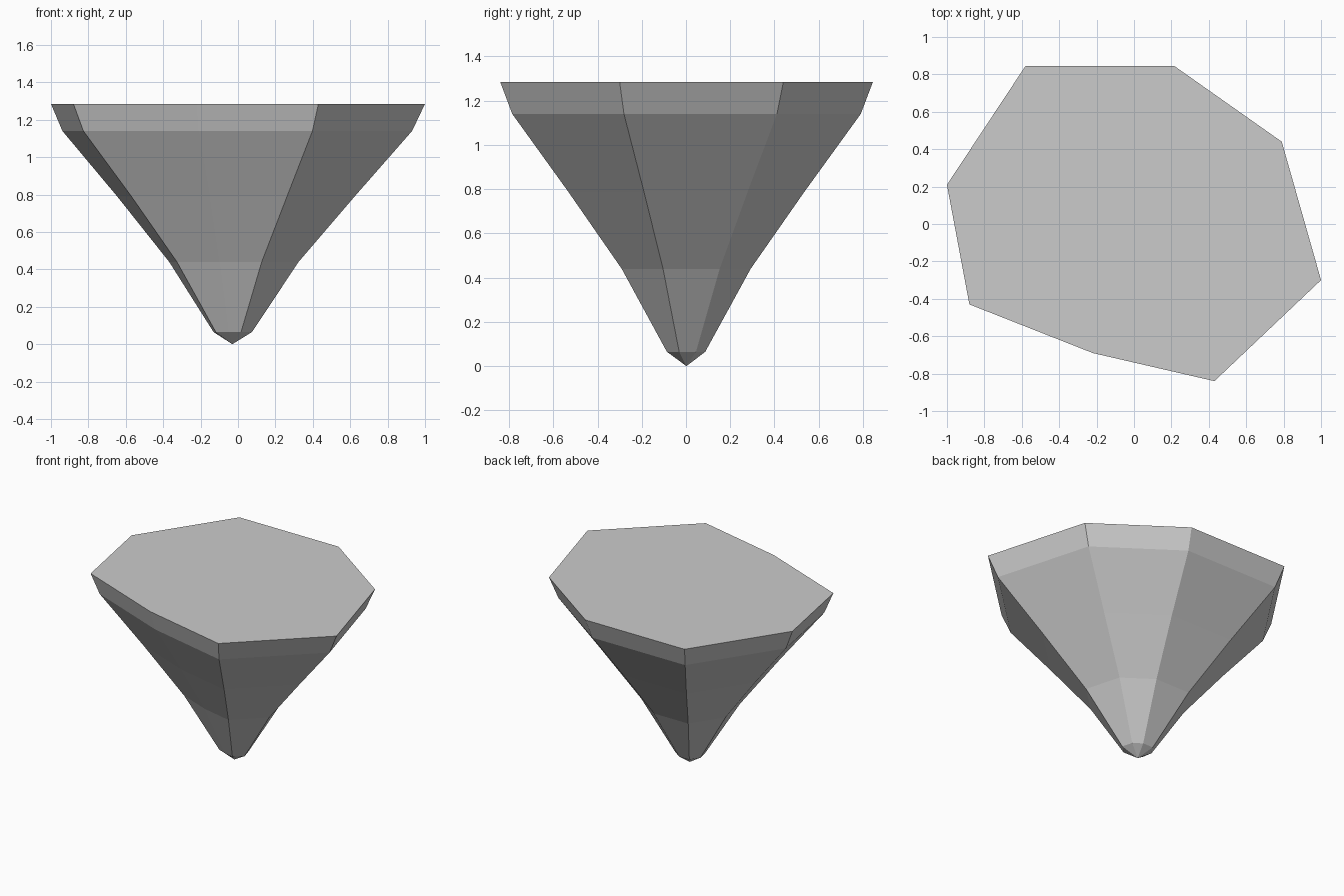
import bpy, bmesh

if "Cube" in bpy.data.objects:
    bpy.data.objects.remove(bpy.data.objects["Cube"])

# Irregular eight-sided outline of the flat top
outline = [(-1.0, 0.21), (-0.88, -0.43), (-0.22, -0.69), (0.43, -0.84),
           (1.0, -0.30), (0.79, 0.44), (0.215, 0.845), (-0.58, 0.845)]

# Profile from top to tip: height, outline scale, x shift
levels = [(1.285, 1.0, 0.0), (1.14, 0.935, -0.004), (0.79, 0.635, -0.011),
          (0.44, 0.346, -0.022), (0.065, 0.103, -0.028)]

bm = bmesh.new()
rings = [[bm.verts.new((x * s + dx, y * s, z)) for x, y in outline]
         for z, s, dx in levels]
tip = bm.verts.new((-0.03, 0.002, 0))
n = len(outline)

# Top cap, tapering side bands and pointed tip
bm.faces.new(rings[0])
for upper, lower in zip(rings, rings[1:]):
    for i in range(n):
        j = (i + 1) % n
        bm.faces.new((upper[i], lower[i], lower[j], upper[j]))
for i in range(n):
    bm.faces.new((rings[-1][i], tip, rings[-1][(i + 1) % n]))
bmesh.ops.recalc_face_normals(bm, faces=bm.faces[:])

mesh = bpy.data.meshes.new("floating_rock")
bm.to_mesh(mesh)
bm.free()
rock = bpy.data.objects.new("floating_rock", mesh)
bpy.context.collection.objects.link(rock)
